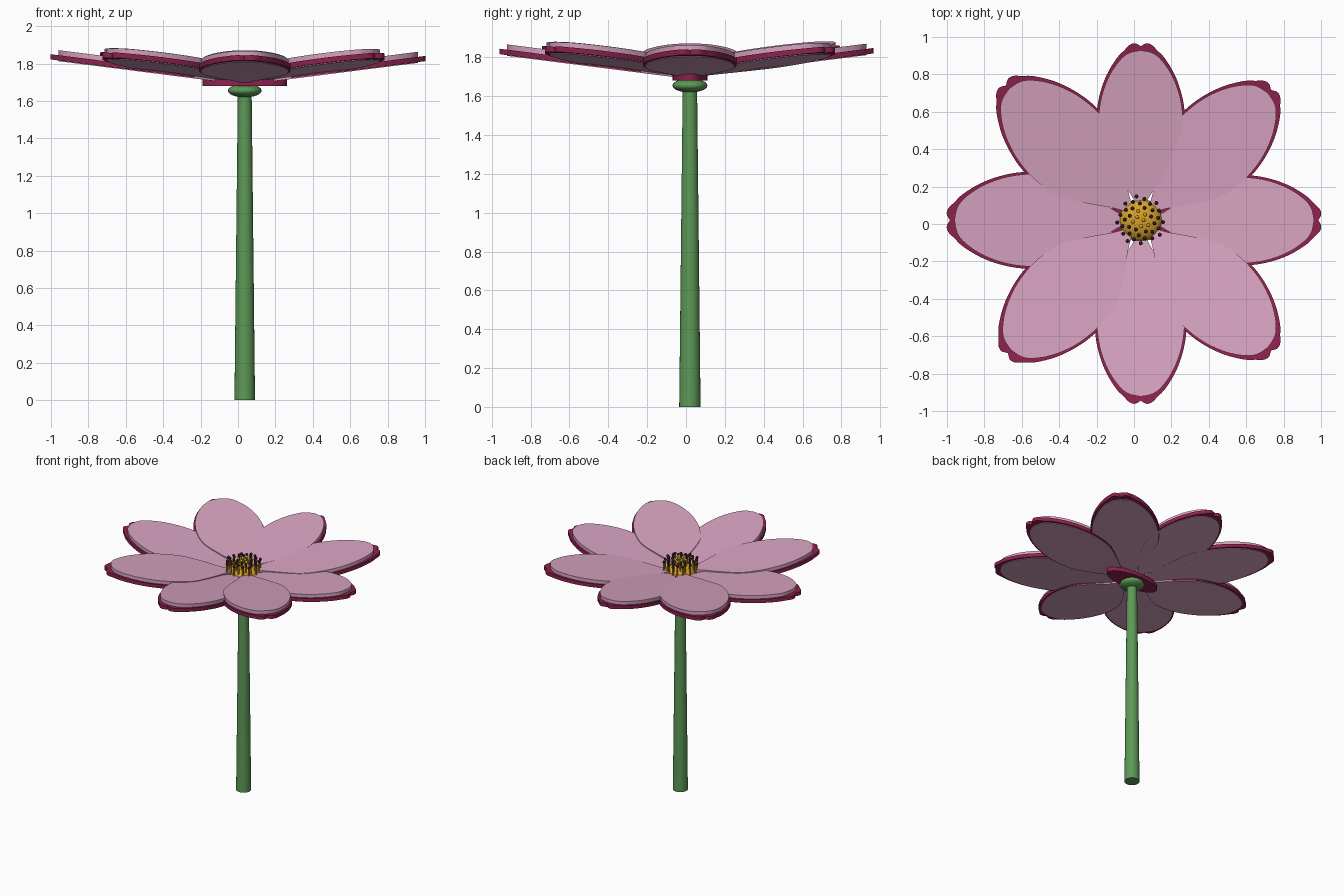
import bpy, bmesh, math
from mathutils import Vector, Matrix

if "Cube" in bpy.data.objects:
    bpy.data.objects.remove(bpy.data.objects["Cube"])

CX, CY = 0.036, 0.02


def material(name, rgb):
    m = bpy.data.materials.new(name)
    m.diffuse_color = (*rgb, 1)
    m.use_nodes = True
    m.node_tree.nodes["Principled BSDF"].inputs["Base Color"].default_value = m.diffuse_color
    return m


PINK = material("pale_pink", (0.68, 0.37, 0.53))
MAGENTA = material("dark_magenta", (0.27, 0.016, 0.075))
GREEN = material("stem_green", (0.11, 0.32, 0.095))
YELLOW = material("golden_yellow", (0.67, 0.35, 0.02))
BROWN = material("dark_brown", (0.025, 0.012, 0.012))


def make(name, bm, mat, angle=40):
    bmesh.ops.recalc_face_normals(bm, faces=bm.faces)
    me = bpy.data.meshes.new(name)
    bm.to_mesh(me)
    bm.free()
    me.materials.append(mat)
    ob = bpy.data.objects.new(name, me)
    bpy.context.collection.objects.link(ob)
    bpy.context.view_layer.objects.active = ob
    ob.select_set(True)
    bpy.ops.object.shade_smooth_by_angle(angle=math.radians(angle))
    ob.select_set(False)
    return ob


def smooth_curve(pts, n=4):
    """Catmull-Rom through the points."""
    p = [Vector(q) for q in pts]
    p = [2 * p[0] - p[1]] + p + [2 * p[-1] - p[-2]]
    out = []
    for i in range(1, len(p) - 2):
        a, b, c, d = p[i - 1:i + 3]
        for k in range(n):
            t = k / n
            out.append(0.5 * (2 * b + (c - a) * t + (2 * a - 5 * b + 4 * c - d) * t * t
                              + (3 * b - a - 3 * c + d) * t ** 3))
    return out + [p[-2]]


def petal(name, half, mat, angle, scale, z0, z1):
    """Mirrored half outline, built as a slab that rises outwards."""
    side = smooth_curve(half)
    outline = [(r, w) for r, w in side] + [(r, -w) for r, w in reversed(side[:-1])]
    bm = bmesh.new()
    rot = Matrix.Rotation(math.radians(angle), 3, 'Z')
    rings = []
    for z in (z0, z1):
        ring = []
        for r, w in outline:
            r, w = r * scale, w * scale
            v = rot @ Vector((r, w, 0))
            ring.append(bm.verts.new((CX + v.x, CY + v.y, 1.69 + 0.127 * r + z)))
        rings.append(ring)
    n = len(outline)
    bm.faces.new(rings[0])
    bm.faces.new(rings[1])
    for i in range(n):
        j = (i + 1) % n
        bm.faces.new((rings[0][i], rings[0][j], rings[1][j], rings[1][i]))
    return make(name, bm, mat)


# Petals: pale slab with a slightly larger notched magenta rim
INNER = [(.08, .02), (.15, .06), (.25, .13), (.38, .207), (.5, .23), (.6, .229),
         (.7, .21), (.8, .17), (.88, .115), (.92, .065), (.935, 0)]
RIM = [(.09, .02), (.15, .058), (.25, .13), (.38, .211), (.5, .239), (.6, .241),
       (.7, .223), (.8, .187), (.89, .133), (.935, .09), (.965, .06), (.973, .03), (.957, 0)]
# angle, reach, lift
PETALS = [(0, .964, 0), (45, 1.0, .008), (90, .945, .01), (135, 1.035, .011),
          (180, 1.036, 0), (225, 1.02, .011), (270, .98, .002), (315, 1.0, .011)]
for i, (ang, reach, lift) in enumerate(PETALS):
    s = reach / .972
    petal(f"petal_{i + 1}", INNER, PINK, ang, s, lift - .004, lift + .055)
    petal(f"petal_rim_{i + 1}", RIM, MAGENTA, ang, s, lift, lift + .028)

# Stem
bm = bmesh.new()
bmesh.ops.create_cone(bm, cap_ends=True, segments=24, radius1=.055, radius2=.037, depth=1.65,
                      matrix=Matrix.Translation((CX, CY, .825)))
make("stem", bm, GREEN)


def ball(name, mat, z, rx, rz):
    bm = bmesh.new()
    bmesh.ops.create_uvsphere(bm, u_segments=24, v_segments=14, radius=1,
                              matrix=Matrix.Translation((CX, CY, z)) @ Matrix.Diagonal((rx, rx, rz, 1)))
    make(name, bm, mat, 60)


# Green cup under the flower and golden centre
ball("flower_cup", GREEN, 1.655, .09, .036)
ball("flower_centre", YELLOW, 1.745, .115, .06)

# Oval magenta plate below the petals
bm = bmesh.new()
bmesh.ops.create_cone(bm, cap_ends=True, segments=32, radius1=1, radius2=1, depth=.036,
                      matrix=Matrix.Translation((CX, CY, 1.698)) @ Matrix.Diagonal((.225, .09, 1, 1)))
make("base_plate", bm, MAGENTA)

# Stamens: golden stalks, dark tips outside and golden tips inside
stalks, dark, gold = bmesh.new(), bmesh.new(), bmesh.new()
N = 42
for i in range(N):
    r = .132 * math.sqrt((i + .5) / N)
    a = i * 2.39996
    x, y = CX + r * math.cos(a), CY + r * math.sin(a)
    top = 1.85 - .8 * r * r
    bmesh.ops.create_cone(stalks, cap_ends=True, segments=6, radius1=.006, radius2=.006, depth=top - 1.74,
                          matrix=Matrix.Translation((x, y, (top + 1.74) / 2)))
    bmesh.ops.create_uvsphere(dark if r > .055 else gold, u_segments=8, v_segments=6, radius=.011,
                              matrix=Matrix.Translation((x, y, top)))
make("stamen_stalks", stalks, YELLOW)
make("stamen_tips_outer", dark, BROWN, 70)
make("stamen_tips_inner", gold, YELLOW, 70)
